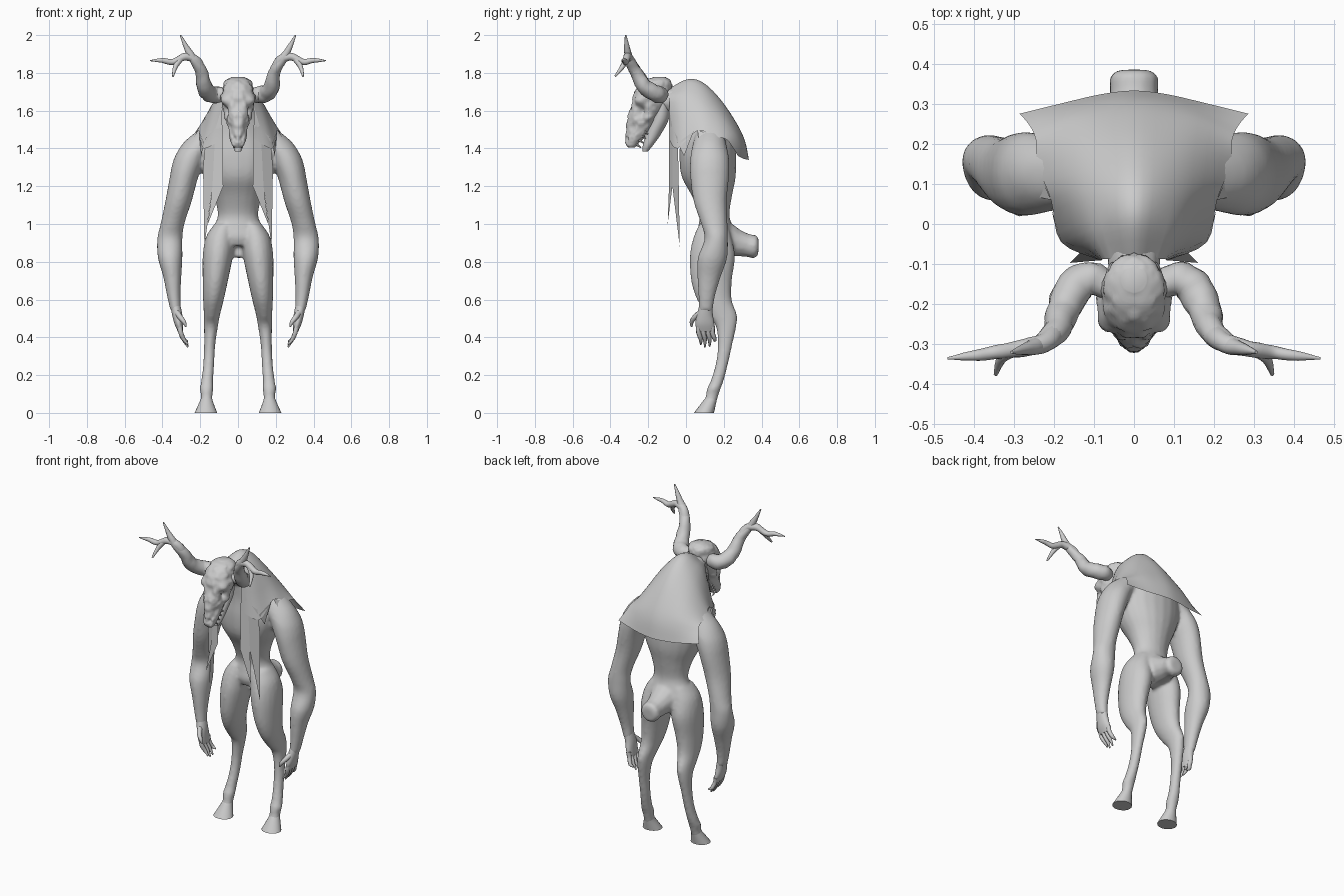
import bpy, bmesh, math
from mathutils import Vector, noise


def spline(rows, steps):
    """Catmull-Rom interpolation through tuples of any length."""
    out, n = [], len(rows)
    for i in range(n - 1):
        p = [rows[max(i - 1, 0)], rows[i], rows[i + 1], rows[min(i + 2, n - 1)]]
        for k in range(steps):
            t = k / steps
            out.append([0.5 * (2 * b + (c - a) * t + (2 * a - 5 * b + 4 * c - d) * t * t
                               + (3 * b - a - 3 * c + d) * t ** 3) for a, b, c, d in zip(*p)])
    return out + [list(rows[-1])]


def skin(bm, rings):
    rings = [[bm.verts.new(p) for p in r] for r in rings]
    n = len(rings[0])
    for a, b in zip(rings, rings[1:]):
        for i in range(n):
            bm.faces.new((a[i], a[(i + 1) % n], b[(i + 1) % n], b[i]))
    bm.faces.new(rings[0])
    bm.faces.new(rings[-1])


def loft(bm, rows, side=1, seg=20, steps=4):
    """Horizontal elliptical rings: rows of (x, y, z, rx, ry)."""
    angles = [2 * math.pi * i / seg for i in range(seg)]
    skin(bm, [[(side * (x + rx * math.cos(a)), y + ry * math.sin(a), z) for a in angles]
              for x, y, z, rx, ry in spline(rows, steps)])


def tube(bm, rows, side=1, seg=12, steps=5, bumps=0):
    """Round tube following rows of (x, y, z, radius)."""
    pts = spline(rows, steps)
    pos = [Vector((side * p[0], p[1], p[2])) for p in pts]
    u, rings = Vector((0.31, 0.52, 0.8)), []
    for i, p in enumerate(pos):
        t = (pos[min(i + 1, len(pos) - 1)] - pos[max(i - 1, 0)]).normalized()
        u = (u - t * u.dot(t)).normalized()
        v = t.cross(u)
        r = max(pts[i][3], 0.002)
        ring = []
        for k in range(seg):
            a = 2 * math.pi * k / seg
            d = u * math.cos(a) + v * math.sin(a)
            ring.append(p + d * r * (1 + bumps * noise.noise((p + d * r) * 30)))
        rings.append(ring)
    skin(bm, rings)


def finish(bm, name, angle=50):
    bmesh.ops.recalc_face_normals(bm, faces=bm.faces)
    me = bpy.data.meshes.new(name)
    bm.to_mesh(me)
    bm.free()
    ob = bpy.data.objects.new(name, me)
    bpy.context.collection.objects.link(ob)
    bpy.ops.object.select_all(action='DESELECT')
    ob.select_set(True)
    bpy.context.view_layer.objects.active = ob
    bpy.ops.object.shade_smooth_by_angle(angle=math.radians(angle))
    return ob


# Body: torso, legs, arms and tail stub fused into one skin
bm = bmesh.new()
loft(bm, [(0, .15, .885, .09, .08), (0, .155, .93, .15, .1), (0, .155, .98, .132, .092),
          (0, .15, 1.05, .107, .08), (0, .137, 1.15, .13, .107), (0, .12, 1.25, .178, .143),
          (0, .115, 1.36, .21, .15), (0, .115, 1.48, .18, .145), (0, .08, 1.6, .10, .12),
          (0, .05, 1.7, .055, .08)])
tube(bm, [(0, .1, 1.58, .08), (0, 0, 1.64, .075), (0, -.12, 1.66, .065)])
tube(bm, [(0, .15, .92, .1), (0, .21, .915, .095), (0, .265, .9, .075), (0, .32, .888, .062),
          (0, .35, .882, .062), (0, .37, .878, .06), (0, .384, .877, .04)])
for s in (1, -1):
    loft(bm, [(.075, .145, 1.0, .05, .075), (.095, .14, .93, .075, .1), (.107, .14, .83, .08, .12),
              (.12, .135, .7, .067, .108), (.13, .15, .6, .055, .092), (.138, .19, .52, .043, .08),
              (.143, .212, .46, .037, .055), (.15, .207, .36, .03, .038), (.155, .19, .26, .029, .033),
              (.163, .165, .17, .032, .034), (.166, .148, .13, .036, .036), (.166, .138, .09, .031, .033),
              (.168, .125, .05, .033, .035)], s)
    loft(bm, [(.13, .13, 1.52, .05, .065), (.185, .125, 1.44, .095, .085), (.243, .125, 1.37, .085, .1),
              (.268, .125, 1.31, .082, .105), (.288, .125, 1.24, .075, .102), (.315, .128, 1.12, .07, .088),
              (.347, .15, 1.0, .063, .07), (.361, .16, .92, .067, .062), (.359, .14, .82, .065, .078),
              (.348, .122, .72, .048, .062), (.34, .11, .62, .036, .044), (.33, .105, .54, .028, .037)], s)
body = finish(bm, "body")
fuse = body.modifiers.new("fuse", 'REMESH')
fuse.mode, fuse.voxel_size, fuse.use_smooth_shade = 'VOXEL', 0.01, True
relax = body.modifiers.new("relax", 'SMOOTH')
relax.factor, relax.iterations = 0.5, 5

for s, label in ((1, "left"), (-1, "right")):
    # Hoof
    bm = bmesh.new()
    loft(bm, [(.166, .137, .085, .027, .029), (.168, .122, .055, .037, .038),
              (.17, .095, 0, .06, .053)], s)
    finish(bm, label + "_hoof")

    # Hand with four fingers and a thumb
    bm = bmesh.new()
    loft(bm, [(.332, .106, .57, .027, .035), (.322, .1, .52, .027, .042),
              (.314, .1, .47, .022, .05), (.304, .104, .43, .014, .045)], s)
    for y0, y1, tip in ((.067, .078, .362), (.092, .1, .348), (.117, .125, .352), (.14, .152, .38)):
        tube(bm, [(.31, y0, .46, .014), (.303, y0, .425, .013),
                  (.288, y1, .39, .011), (.265, y1, tip, .004)], s, 8, 3)
    tube(bm, [(.322, .075, .53, .016), (.305, .045, .505, .014),
              (.285, .03, .48, .011), (.275, .03, .455, .004)], s, 8, 3)
    finish(bm, label + "_hand")

    # Antler: main beam, outer branch and forward tine
    bm = bmesh.new()
    tube(bm, [(.05, -.165, 1.69, .03), (.105, -.138, 1.685, .043), (.15, -.16, 1.69, .045),
              (.178, -.22, 1.73, .041), (.195, -.268, 1.81, .032), (.235, -.3, 1.87, .024),
              (.265, -.31, 1.92, .017), (.305, -.32, 2.0, .004)], s, 14, 6, .12)
    tube(bm, [(.195, -.265, 1.80, .03), (.222, -.295, 1.866, .025), (.28, -.31, 1.885, .021),
              (.345, -.32, 1.858, .017), (.40, -.328, 1.866, .013), (.465, -.335, 1.865, .003)], s, 14, 6, .12)
    tube(bm, [(.30, -.315, 1.878, .016), (.33, -.335, 1.835, .013), (.345, -.375, 1.782, .005)], s)
    finish(bm, label + "_antler")


# Skull with brow, cheek and socket modelling
def sculpt(bm, spots):
    for v in bm.verts:
        axis = Vector((0, -.2, v.co.z))
        out = (v.co - axis).normalized()
        p = Vector((abs(v.co.x), v.co.y, v.co.z))
        move = 0.009 * noise.noise(p * 30) + 0.004 * noise.noise(p * 65)
        for x, y, z, r, h in spots:
            move += h * math.exp(-((p - Vector((x, y, z))).length / r) ** 2)
        v.co += out * move


bm = bmesh.new()
loft(bm, [(0, -.14, 1.778, .03, .03), (0, -.155, 1.755, .068, .075), (0, -.178, 1.69, .088, .1),
          (0, -.205, 1.61, .08, .092), (0, -.24, 1.54, .06, .072), (0, -.265, 1.47, .046, .052),
          (0, -.285, 1.425, .036, .034), (0, -.29, 1.405, .022, .02)], 1, 56, 8)
sculpt(bm, [(.068, -.24, 1.595, .026, -.035), (.065, -.24, 1.655, .025, .02),
            (.07, -.2, 1.555, .022, .016), (.02, -.315, 1.45, .014, -.012),
            (0, -.29, 1.64, .022, -.01), (.04, -.29, 1.51, .022, -.01)])
finish(bm, "skull", 180)

# Lower jaw and teeth
bm = bmesh.new()
loft(bm, [(0, -.125, 1.66, .06, .04), (0, -.135, 1.56, .057, .045), (0, -.17, 1.48, .042, .04),
          (0, -.2, 1.42, .03, .028), (0, -.215, 1.385, .016, .014)], 1, 24, 5)
for s in (1, -1):
    for i in range(4):
        y, z = -.262 + i * .012, 1.41 + i * .024
        tube(bm, [(.022 + i * .004, y, z + .012, .008), (.022 + i * .004, y + .025, z - .006, .003)], s, 6, 2)
finish(bm, "jaw")

# Cloak: arched sections swept from the collar to the back hem
sections = [  # centre y, z | middle x, y, z | edge x, y, z
    (-.085, 1.72, .08, -.088, 1.65, .085, -.09, 1.45),
    (.015, 1.768, .122, -.02, 1.64, .182, -.045, 1.4),
    (.10, 1.742, .145, .08, 1.62, .207, .06, 1.495),
    (.19, 1.65, .15, .17, 1.57, .24, .145, 1.465),
    (.27, 1.53, .16, .25, 1.485, .245, .21, 1.45),
    (.312, 1.44, .16, .285, 1.42, .26, .245, 1.41),
    (.333, 1.34, .16, .306, 1.345, .285, .275, 1.36)]
bm = bmesh.new()
grid = []
for cy, cz, mx, my, mz, ex, ey, ez in spline(sections, 4):
    arch = [(-ex, ey, ez), (-mx, my, mz), (-mx * .5, (cy * 2 + my) / 3, (cz * 2.2 + mz) / 3.2),
            (0, cy, cz), (mx * .5, (cy * 2 + my) / 3, (cz * 2.2 + mz) / 3.2),
            (mx, my, mz), (ex, ey, ez)]
    grid.append([bm.verts.new(p) for p in spline(arch, 3)])
for a, b in zip(grid, grid[1:]):
    for i in range(len(a) - 1):
        bm.faces.new((a[i], a[i + 1], b[i + 1], b[i]))
finish(bm, "cloak", 180)

# Torn strips hanging down the chest and ragged points over the shoulders
for s, label in ((1, "left"), (-1, "right")):
    bm = bmesh.new()
    for poly in ([(.085, -.091, 1.62), (.078, -.09, 1.2), (.16, -.097, 1.0), (.135, -.072, 1.2), (.12, -.07, 1.5)],
                 [(.12, -.07, 1.5), (.135, -.072, 1.2), (.178, -.033, .88), (.185, -.04, 1.3), (.17, -.045, 1.46)],
                 [(.18, -.045, 1.43), (.195, -.01, 1.36), (.207, .04, 1.49)],
                 [(.207, .06, 1.5), (.25, .07, 1.43), (.237, .13, 1.47)]):
        bm.faces.new([bm.verts.new((s * x, y, z)) for x, y, z in poly])
    finish(bm, label + "_cloak_strips", 20)
